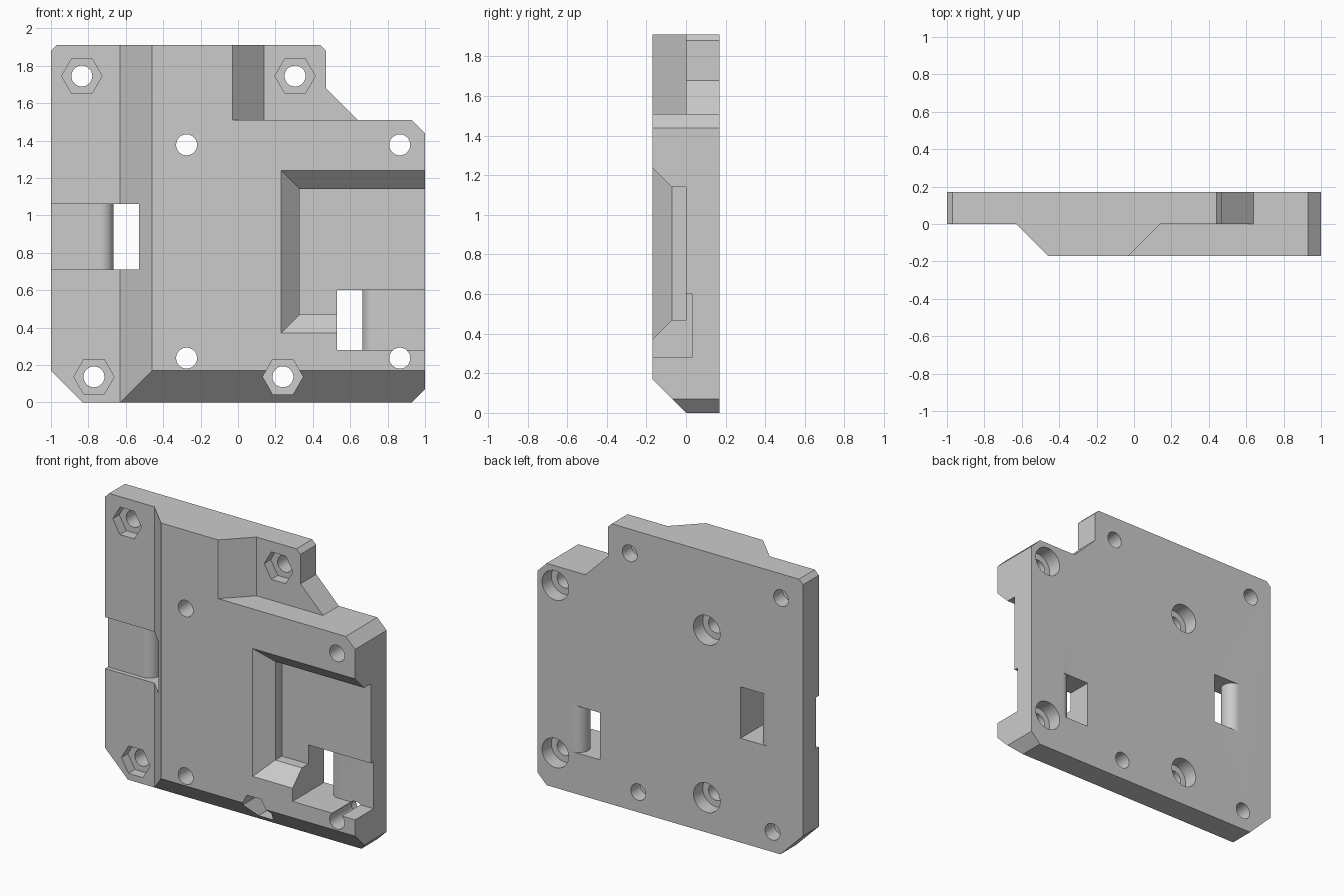
import bpy, bmesh, math

cube = bpy.data.objects.get("Cube")
if cube:
    bpy.data.objects.remove(cube, do_unlink=True)

FRONT, BACK, OUT = -0.17, 0.17, 0.3

grey = bpy.data.materials.new("light grey plastic")
grey.use_nodes = True
COLOUR = (0.6, 0.6, 0.6, 1)
grey.diffuse_color = COLOUR
grey.node_tree.nodes["Principled BSDF"].inputs["Base Color"].default_value = COLOUR


def loft(name, ring_a, ring_b):
    """Closed solid between two matching rings of points."""
    bm = bmesh.new()
    a = [bm.verts.new(p) for p in ring_a]
    b = [bm.verts.new(p) for p in ring_b]
    bm.faces.new(a)
    bm.faces.new(b)
    for i in range(len(a)):
        j = (i + 1) % len(a)
        bm.faces.new((a[i], a[j], b[j], b[i]))
    bmesh.ops.recalc_face_normals(bm, faces=bm.faces)
    mesh = bpy.data.meshes.new(name)
    bm.to_mesh(mesh)
    bm.free()
    mesh.materials.append(grey)
    obj = bpy.data.objects.new(name, mesh)
    bpy.context.collection.objects.link(obj)
    return obj


def along_y(name, xz, y0, y1):
    return loft(name, [(x, y0, z) for x, z in xz], [(x, y1, z) for x, z in xz])


def along_z(name, xy, z0, z1):
    return loft(name, [(x, y, z0) for x, y in xy], [(x, y, z1) for x, y in xy])


def along_x(name, yz, x0, x1):
    return loft(name, [(x0, y, z) for y, z in yz], [(x1, y, z) for y, z in yz])


def ring(x, z, r, n):
    return [(x + r * math.cos(math.tau * i / n), z + r * math.sin(math.tau * i / n))
            for i in range(n)]


def rect(x0, x1, z0, z1):
    return [(x0, z0), (x1, z0), (x1, z1), (x0, z1)]


# Main plate outline with clipped corners
plate = along_y("mounting_plate", [
    (-0.83, 0), (0.93, 0), (1, 0.07), (1, 1.44), (0.93, 1.51), (0.64, 1.51),
    (0.47, 1.68), (0.47, 1.88), (0.44, 1.91), (-0.97, 1.91), (-1, 1.88), (-1, 0.17)],
    FRONT, BACK)

cutters = []

# Sloped steps: left flange, bottom edge, top right flange
cutters.append(along_z("left_step_cutter",
               [(-1.2, 0), (-0.63, 0), (-0.33, -OUT), (-1.2, -OUT)], -0.2, 2.2))
cutters.append(along_x("bottom_slope_cutter",
               [(0.1, -0.1), (-OUT, OUT), (-0.4, OUT), (-0.4, -0.1)], -1.3, 1.3))
cutters.append(along_z("top_step_cutter",
               [(0.14, 0), (1.2, 0), (1.2, -OUT), (-0.16, -OUT)], 1.51, 2.2))

# Side pocket with a flared mouth
mouth = rect(0.13, 1.2, 0.27, 1.34)
throat = rect(0.33, 1.2, 0.47, 1.14)
cutters.append(loft("pocket_flare_cutter", [(x, -0.27, z) for x, z in mouth],
                    [(x, -0.07, z) for x, z in throat]))
cutters.append(along_y("pocket_cutter", throat, -0.1, 0))

# Strap slots: shallow channel to the side edge, round nose, hole to the back
nose = [(0.735 - 0.07 * math.sin(math.pi * i / 24),
         0.10 - 0.07 * math.cos(math.pi * i / 24)) for i in range(25)]
slot = [(0.53, -OUT), (1.2, -OUT), (1.2, 0.03)] + nose + [(0.735, OUT), (0.53, OUT)]
for side, z0, z1 in ((1, 0.28, 0.6), (-1, 0.71, 1.06)):
    cutters.append(along_z("strap_slot_cutter", [(side * x, y) for x, y in slot], z0, z1))

# Bolt holes with hexagonal nut recesses in front
for x, z in ((-0.835, 1.745), (0.305, 1.745), (-0.77, 0.137), (0.24, 0.137)):
    cutters.append(along_y("bolt_hole_cutter", ring(x, z, 0.056, 32), -OUT, OUT))
    cutters.append(along_y("nut_recess_cutter", ring(x, z, 0.108, 6), -OUT, 0.07))

# Screw holes with round counterbores behind
for x in (-0.275, 0.865):
    for z in (0.237, 1.377):
        cutters.append(along_y("screw_hole_cutter", ring(x, z, 0.056, 32), -OUT, OUT))
        cutters.append(along_y("counterbore_cutter", ring(x, z, 0.1, 32), 0.07, OUT))

# Cut everything out of the plate and drop the cutters
for c in cutters:
    c.hide_render = True
    mod = plate.modifiers.new(c.name, "BOOLEAN")
    mod.operation = "DIFFERENCE"
    mod.solver = "EXACT"
    mod.object = c
bpy.context.view_layer.update()
graph = bpy.context.evaluated_depsgraph_get()
cut_mesh = bpy.data.meshes.new_from_object(plate.evaluated_get(graph))
plate.modifiers.clear()
plate.data = cut_mesh
for c in cutters:
    bpy.data.objects.remove(c, do_unlink=True)
plate.data.materials.clear()
plate.data.materials.append(grey)
for poly in plate.data.polygons:
    poly.material_index = 0

bpy.ops.object.select_all(action="DESELECT")
plate.select_set(True)
bpy.context.view_layer.objects.active = plate
bpy.ops.object.shade_smooth_by_angle(angle=math.radians(25))
